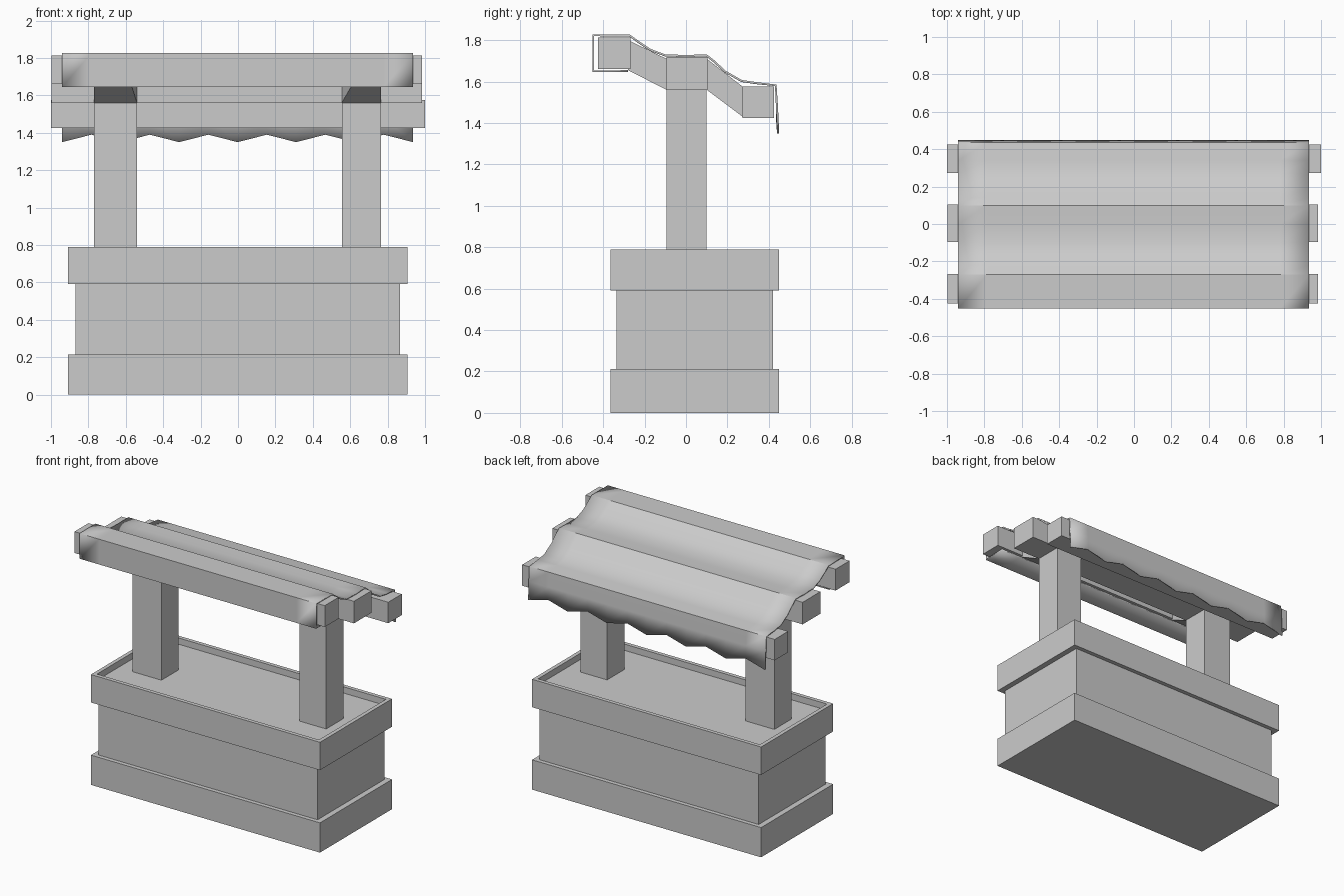
import bpy, bmesh

if "Cube" in bpy.data.objects:
    bpy.data.objects.remove(bpy.data.objects["Cube"])


def make(name, bm):
    bmesh.ops.recalc_face_normals(bm, faces=bm.faces)
    me = bpy.data.meshes.new(name)
    bm.to_mesh(me)
    bm.free()
    ob = bpy.data.objects.new(name, me)
    bpy.context.collection.objects.link(ob)
    return ob


def loft(bm, sections):
    """Skin rectangles (y, x0, x1, z0, z1) along y."""
    rings = [[bm.verts.new(p) for p in ((x0, y, z0), (x1, y, z0), (x1, y, z1), (x0, y, z1))]
             for y, x0, x1, z0, z1 in sections]
    for a, b in zip(rings, rings[1:]):
        for i in range(4):
            j = (i + 1) % 4
            bm.faces.new((a[i], a[j], b[j], b[i]))
    bm.faces.new(rings[0])
    bm.faces.new(rings[-1])


def box(name, x0, x1, y0, y1, z0, z1, recess=None):
    bm = bmesh.new()
    loft(bm, [(y0, x0, x1, z0, z1), (y1, x0, x1, z0, z1)])
    if recess:
        bmesh.ops.recalc_face_normals(bm, faces=bm.faces)
        top = max(bm.faces, key=lambda f: f.calc_center_median().z)
        bmesh.ops.inset_region(bm, faces=[top], thickness=recess[0])
        lid = max(bm.faces, key=lambda f: f.normal.z * f.calc_area())
        ret = bmesh.ops.extrude_face_region(bm, geom=[lid])
        bmesh.ops.translate(bm, vec=(0, 0, -recess[1]),
                            verts=[v for v in ret["geom"] if isinstance(v, bmesh.types.BMVert)])
        if lid.is_valid:
            bm.faces.remove(lid)
    return make(name, bm)


# counter: plinth, body and recessed top rim
box("plinth", -0.91, 0.905, -0.365, 0.45, 0, 0.213)
box("counter_body", -0.87, 0.865, -0.335, 0.42, 0.20, 0.60)
box("counter_rim", -0.91, 0.905, -0.365, 0.45, 0.59, 0.79, recess=(0.04, 0.045))

# posts with stepped rafters tapering towards the outer beams
for side, (x0, x1, e0, e1) in (("left", (-0.77, -0.54, -0.77, -0.57)),
                               ("right", (0.555, 0.765, 0.61, 0.765))):
    box(side + "_post", x0, x1, -0.095, 0.1, 0.74, 1.57)
    bm = bmesh.new()
    loft(bm, [(-0.28, e0, e1, 1.655, 1.80), (-0.095, x0, x1, 1.56, 1.71),
              (0.1, x0, x1, 1.56, 1.71), (0.28, e0, e1, 1.425, 1.57)])
    make(side + "_rafter", bm)

# long roof beams
box("front_beam", -0.998, 0.985, -0.425, -0.267, 1.66, 1.813)
box("middle_beam", -0.998, 0.985, -0.095, 0.105, 1.56, 1.718)
box("back_beam", -1.0, 1.0, 0.272, 0.425, 1.425, 1.575)

# cloth awning: wraps the front beam, sags over the others, zigzag hem behind
profile = [(-0.28, 1.645), (-0.452, 1.645), (-0.452, 1.826), (-0.27, 1.826), (-0.22, 1.79),
           (-0.17, 1.757), (-0.10, 1.731), (0.0, 1.728), (0.10, 1.731), (0.14, 1.70),
           (0.19, 1.653), (0.27, 1.607), (0.34, 1.597), (0.437, 1.585), (0.444, 1.48),
           (0.45, 1.35)]
bm = bmesh.new()
rows = []
for i in range(13):
    x = -0.94 + 1.876 * i / 12
    hem = 0.04 * (i % 2)
    pts = profile[:-1] + [(0.45 - hem * 0.1, 1.35 + hem)]
    rows.append([bm.verts.new((x, y, z)) for y, z in pts])
for a, b in zip(rows, rows[1:]):
    for j in range(len(profile) - 1):
        bm.faces.new((a[j], b[j], b[j + 1], a[j + 1]))
cloth = make("cloth_awning", bm)
bm = bmesh.new()
bm.from_mesh(cloth.data)
top = max(bm.faces, key=lambda f: f.calc_center_median().z)
if top.normal.z < 0:
    bmesh.ops.reverse_faces(bm, faces=bm.faces)
bm.to_mesh(cloth.data)
bm.free()
mod = cloth.modifiers.new("thickness", "SOLIDIFY")
mod.thickness = 0.01
mod.offset = -1
bpy.context.view_layer.objects.active = cloth
cloth.select_set(True)
bpy.ops.object.shade_smooth_by_angle(angle=0.6)
